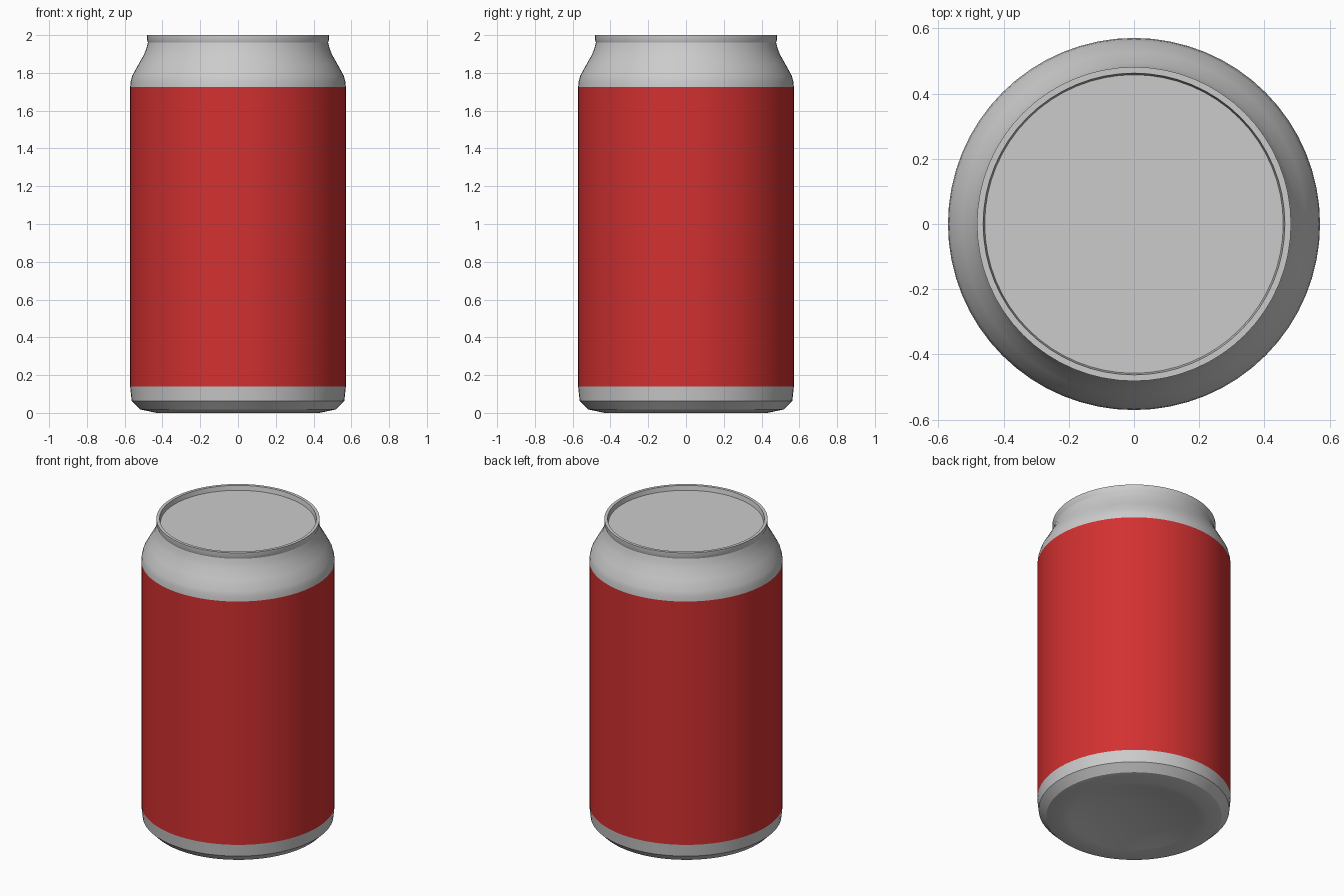
import bpy
import math

if "Cube" in bpy.data.objects:
    bpy.data.objects.remove(bpy.data.objects["Cube"])

SEGMENTS = 64


def lathe(name, profile, material=None):
    """Spin (radius, z) points, listed bottom-outside to top, around z."""
    verts, faces, rings = [], [], []
    for r, z in profile:
        if r == 0:
            rings.append([len(verts)] * SEGMENTS)
            verts.append((0, 0, z))
        else:
            rings.append(list(range(len(verts), len(verts) + SEGMENTS)))
            for i in range(SEGMENTS):
                a = 2 * math.pi * i / SEGMENTS
                verts.append((r * math.cos(a), r * math.sin(a), z))
    for low, high in zip(rings, rings[1:]):
        for i in range(SEGMENTS):
            j = (i + 1) % SEGMENTS
            face = (low[i], low[j], high[j], high[i])
            faces.append(tuple(dict.fromkeys(face)))
    mesh = bpy.data.meshes.new(name)
    mesh.from_pydata(verts, [], faces)
    obj = bpy.data.objects.new(name, mesh)
    bpy.context.collection.objects.link(obj)
    if material:
        mesh.materials.append(material)
    bpy.ops.object.select_all(action='DESELECT')
    obj.select_set(True)
    bpy.context.view_layer.objects.active = obj
    bpy.ops.object.shade_smooth_by_angle(angle=math.radians(30))
    return obj


red = bpy.data.materials.new("label_red")
red.diffuse_color = (0.65, 0.03, 0.03, 1)
red.use_nodes = True
red.node_tree.nodes["Principled BSDF"].inputs["Base Color"].default_value = red.diffuse_color

# Domed base, standing ring and lower bevel
lathe("base", [(0, 0.05), (0.15, 0.044), (0.29, 0.026), (0.38, 0.008), (0.43, 0),
               (0.518, 0.018), (0.563, 0.063), (0.571, 0.14)])

# Coloured wrap around the straight wall
lathe("label", [(0.571, 0.14), (0.571, 1.725)], red)

# Tapered shoulder, neck and rolled rim
lathe("neck_and_rim", [(0.571, 1.725), (0.568, 1.755), (0.56, 1.785), (0.527, 1.845),
                       (0.496, 1.9), (0.484, 1.935), (0.477, 1.96), (0.482, 1.975),
                       (0.482, 2.0), (0.463, 2.0), (0.458, 1.97)])

# Recessed flat lid
lathe("lid", [(0.458, 1.97), (0, 1.97)])
